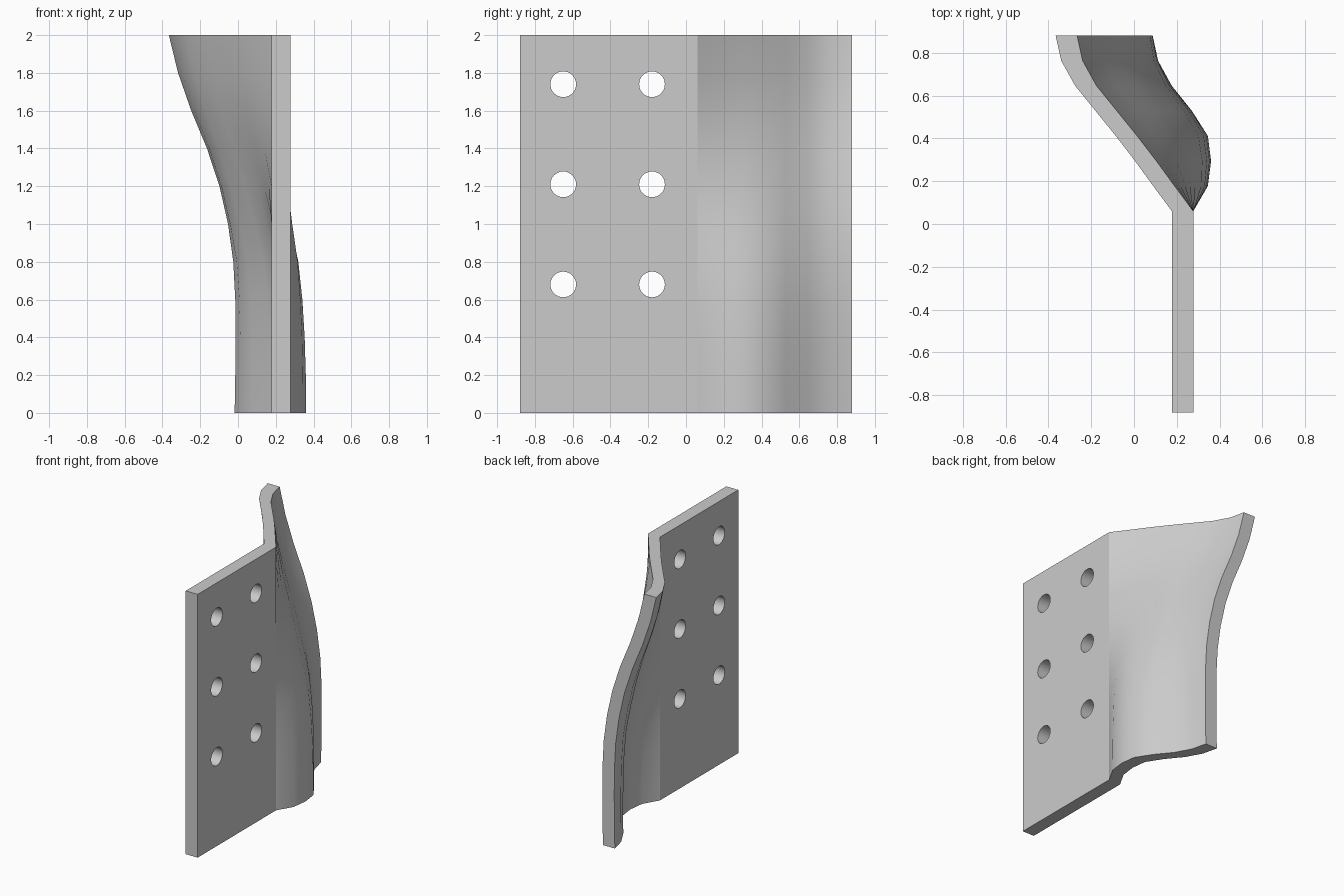
import bpy
import bmesh
import math

if "Cube" in bpy.data.objects:
    bpy.data.objects.remove(bpy.data.objects["Cube"], do_unlink=True)

HEIGHT, THICK, FACE_X = 2.0, 0.1, 0.277
FRONT_Y, BEND_Y, BACK_Y = -0.88, 0.06, 0.88

# Single plain grey
grey = bpy.data.materials.new("plain_grey")
grey.use_nodes = True
grey.diffuse_color = (0.6, 0.6, 0.6, 1)
grey.node_tree.nodes["Principled BSDF"].inputs["Base Color"].default_value = (0.6, 0.6, 0.6, 1)


def sheet(name, rows):
    """Grid of points given row by row, thickened towards -x."""
    bm = bmesh.new()
    grid = [[bm.verts.new(p) for p in row] for row in rows]
    for low, high in zip(grid, grid[1:]):
        for i in range(len(low) - 1):
            bm.faces.new((low[i], low[i + 1], high[i + 1], high[i]))
    ext = bmesh.ops.extrude_face_region(bm, geom=bm.faces[:], use_keep_orig=True)
    moved = [v for v in ext["geom"] if isinstance(v, bmesh.types.BMVert)]
    bmesh.ops.translate(bm, verts=moved, vec=(-THICK, 0, 0))
    bmesh.ops.recalc_face_normals(bm, faces=bm.faces[:])
    mesh = bpy.data.meshes.new(name)
    bm.to_mesh(mesh)
    bm.free()
    mesh.materials.append(grey)
    obj = bpy.data.objects.new(name, mesh)
    bpy.context.collection.objects.link(obj)
    return obj


def activate(obj):
    bpy.ops.object.select_all(action="DESELECT")
    obj.select_set(True)
    bpy.context.view_layer.objects.active = obj


# Flat mounting plate
plate = sheet("mounting_plate", [[(FACE_X, y, z) for y in (FRONT_Y, BEND_Y)] for z in (0, HEIGHT)])

# Two columns of three round bolt holes
for y in (-0.65, -0.18):
    for z in (0.68, 1.21, 1.74):
        bpy.ops.mesh.primitive_cylinder_add(vertices=32, radius=0.068, depth=0.5,
                                            location=(FACE_X - THICK / 2, y, z),
                                            rotation=(0, math.pi / 2, 0))
        cutter = bpy.context.object
        cutter.name = "hole_cutter"
        cutter.hide_render = True
        cutter.data.materials.append(grey)
        activate(plate)
        cut = plate.modifiers.new("bolt_hole", "BOOLEAN")
        cut.operation = "DIFFERENCE"
        cut.solver = "EXACT"
        cut.object = cutter
        bpy.ops.object.modifier_apply(modifier=cut.name)
        bpy.data.objects.remove(cutter, do_unlink=True)

# Twisted blade: the bottom profile blends into the top one, faster near the bend
bottom = [FACE_X, 0.345, 0.36, 0.345, 0.27, 0.175, 0.11, 0.082]
top = [FACE_X, 0.19, 0.105, 0.015, -0.08, -0.175, -0.24, -0.266]
near_blend = [0, 0.01, 0.045, 0.11, 0.215, 0.42, 0.58, 0.72, 0.84, 0.93, 1]
far_blend = [0, -0.01, -0.015, -0.01, 0.02, 0.1, 0.23, 0.42, 0.66, 0.86, 1]

rows = []
for k, (near, far) in enumerate(zip(near_blend, far_blend)):
    z = HEIGHT * k / (len(near_blend) - 1)
    row = []
    for i, (b, t) in enumerate(zip(bottom, top)):
        s = i / (len(bottom) - 1)
        w = near + (far - near) * s
        row.append((b + (t - b) * w, BEND_Y + (BACK_Y - BEND_Y) * s, z))
    rows.append(row)
blade = sheet("curved_blade", rows)

for part in (plate, blade):
    activate(part)
    bpy.ops.object.shade_smooth_by_angle(angle=math.radians(35))
